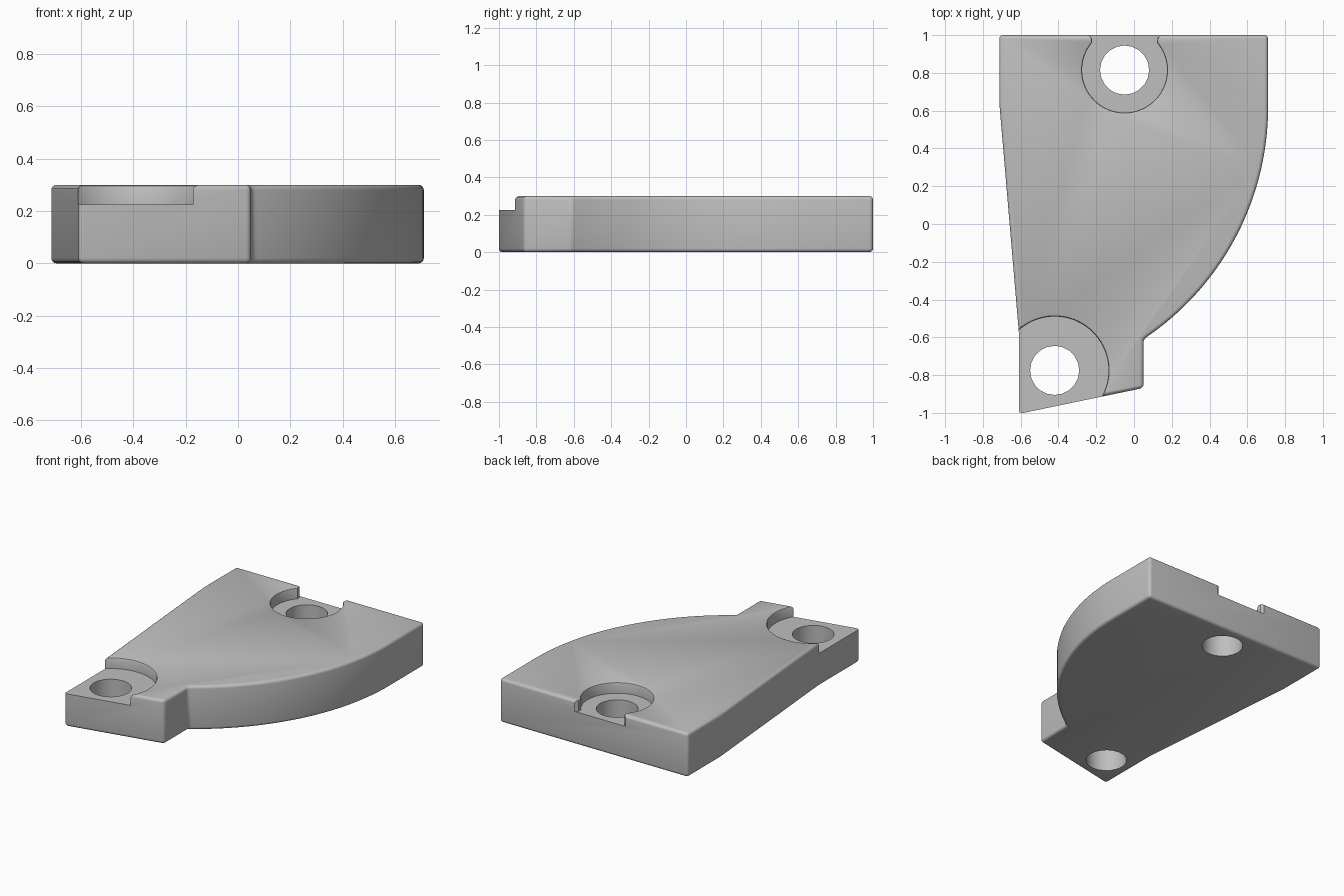
import bpy, bmesh
from math import radians, cos, sin, asin, sqrt

cube = bpy.data.objects.get("Cube")
if cube:
    bpy.data.objects.remove(cube, do_unlink=True)

HEIGHT, FLOOR = 0.30, 0.225
REAR, FRONT = (-0.05, 0.815), (-0.42, -0.775)   # bolt hole centres

grey = bpy.data.materials.new("plain grey")
grey.use_nodes = True
grey.diffuse_color = (0.52, 0.52, 0.52, 1)
grey.node_tree.nodes["Principled BSDF"].inputs["Base Color"].default_value = grey.diffuse_color


def arc(centre, radius, start, end, steps):
    """Points on an arc, angles in degrees."""
    angles = [radians(start + (end - start) * i / steps) for i in range(steps + 1)]
    return [(centre[0] + radius * cos(a), centre[1] + radius * sin(a)) for a in angles]


def loft(name, layers):
    """Solid through stacked outlines, each given as (points, z)."""
    bm = bmesh.new()
    rings = [[bm.verts.new((x, y, z)) for x, y in pts] for pts, z in layers]
    bm.faces.new(rings[0])
    bm.faces.new(rings[-1])
    for low, high in zip(rings, rings[1:]):
        for i in range(len(low)):
            bm.faces.new((low[i - 1], low[i], high[i], high[i - 1]))
    bmesh.ops.recalc_face_normals(bm, faces=bm.faces)
    mesh = bpy.data.meshes.new(name)
    bm.to_mesh(mesh)
    bm.free()
    mesh.materials.append(grey)
    obj = bpy.data.objects.new(name, mesh)
    bpy.context.collection.objects.link(obj)
    return obj


def apply(obj, modifier):
    bpy.ops.object.select_all(action='DESELECT')
    bpy.context.view_layer.objects.active = obj
    obj.select_set(True)
    bpy.ops.object.modifier_apply(modifier=modifier.name)


def cut(obj, cutter):
    cutter.hide_render = True
    mod = obj.modifiers.new("cut", 'BOOLEAN')
    mod.operation, mod.solver, mod.object = 'DIFFERENCE', 'EXACT', cutter
    apply(obj, mod)
    bpy.data.objects.remove(cutter, do_unlink=True)


def pocket(name, outline, centre):
    """Recess cutter whose top rim flares into a small rounded edge."""
    def grow(s):
        return [(centre[0] + (x - centre[0]) * s, centre[1] + (y - centre[1]) * s)
                for x, y in outline]
    return loft(name, [(outline, FLOOR), (outline, HEIGHT - 0.012),
                       (grow(1.013), HEIGHT - 0.004), (grow(1.045), HEIGHT),
                       (grow(1.045), HEIGHT + 0.1)])


# Plate: straight back, tapering left side, big arc on the other side
radius = 1.476
sweep = -asin(1.23 / radius) * 180 / 3.14159265
outline = [(-0.61, -0.57), (-0.61, -1.005), (0.05, -0.868)]
outline += arc((0.71 - radius, 0.62), radius, sweep, 0, 40)
outline += [(0.71, 1.0), (-0.713, 1.0), (-0.713, 0.64)]
plate = loft("bracket_plate", [(outline, 0), (outline, HEIGHT)])
bevel = plate.modifiers.new("rounded edges", 'BEVEL')
bevel.width, bevel.segments = 0.02, 4
bevel.limit_method, bevel.angle_limit = 'ANGLE', radians(30)
apply(plate, bevel)

# Rear pocket, open through a flared neck in the back edge
x, y = REAR
neck = [(0.174, 0.985), (0.192, 1.0), (0.2, 1.05)]
shape = [(x - dx, py) for dx, py in reversed(neck)]
shape += arc(REAR, 0.225, 140, 400, 48)
shape += [(x + dx, py) for dx, py in neck]
cut(plate, pocket("rear_pocket_cutter", shape, REAR))

# Front pocket, open at the front left corner
shape = arc(FRONT, 0.285, -31, 132, 36)
shape += [(-0.75, -0.563), (-0.75, -1.15), (-0.175, -1.15)]
cut(plate, pocket("front_pocket_cutter", shape, FRONT))

# Bolt holes right through
for name, centre in (("rear_hole_cutter", REAR), ("front_hole_cutter", FRONT)):
    circle = arc(centre, 0.13, 0, 342, 19)
    cut(plate, loft(name, [(circle, -0.1), (circle, HEIGHT + 0.1)]))

bpy.ops.object.select_all(action='DESELECT')
plate.select_set(True)
bpy.context.view_layer.objects.active = plate
bpy.ops.object.shade_smooth_by_angle(angle=radians(30))
